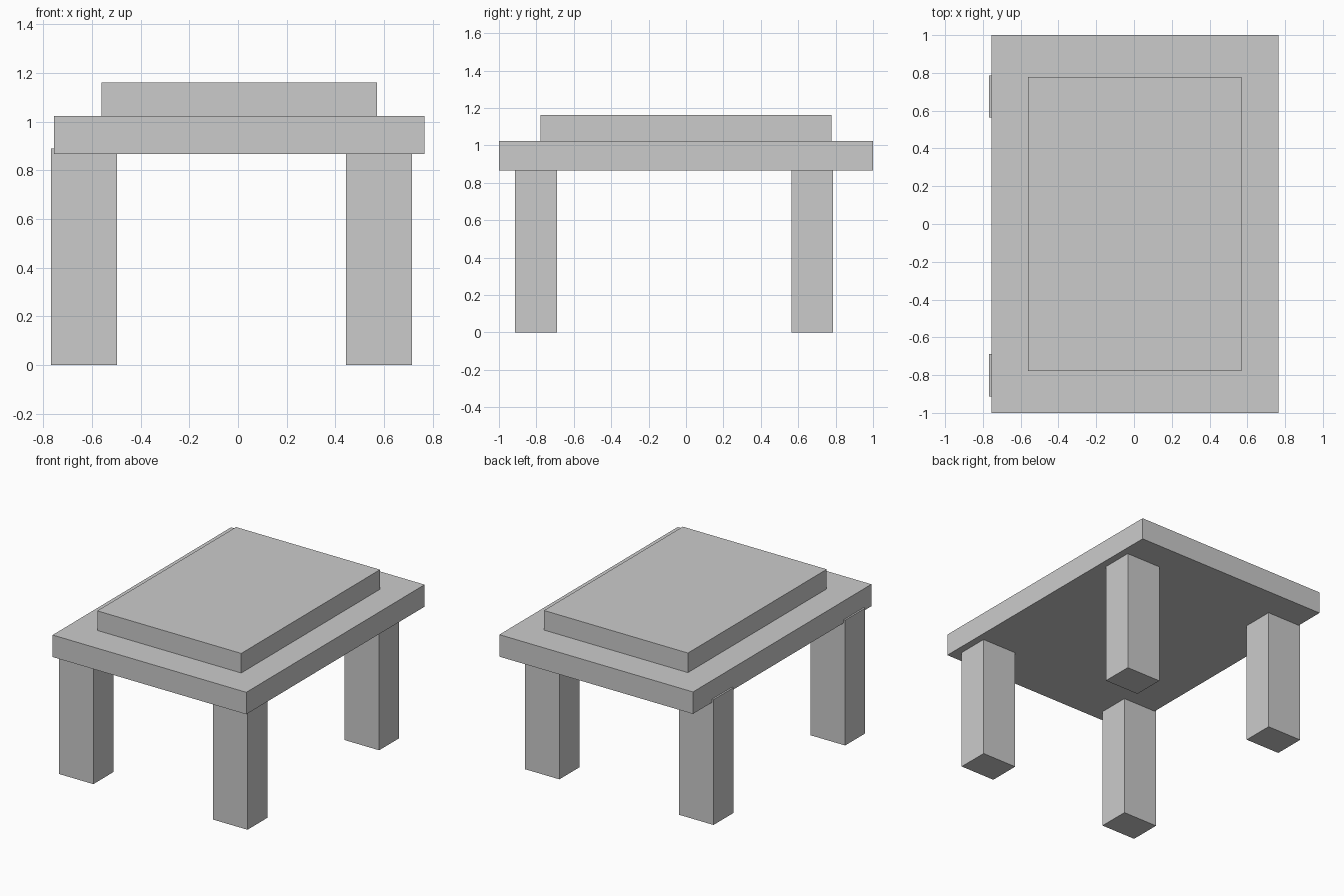
import bpy

if "Cube" in bpy.data.objects:
    bpy.data.objects.remove(bpy.data.objects["Cube"])


def box(name, x, y, z):
    """Add a box spanning the given (min, max) ranges."""
    spans = (x, y, z)
    bpy.ops.mesh.primitive_cube_add(size=1, location=[(a + b) / 2 for a, b in spans])
    obj = bpy.context.object
    obj.name = name
    obj.scale = [b - a for a, b in spans]
    bpy.ops.object.transform_apply(location=False, rotation=False, scale=True)
    return obj


# Table slab and the raised panel on top of it
box("tabletop", (-0.755, 0.765), (-1.0, 1.0), (0.866, 1.022))
box("raised_panel", (-0.56, 0.57), (-0.778, 0.778), (1.022, 1.161))

# Four legs, slightly off-centre, their tops sunk into the slab
for side, x in (("left", -0.767), ("right", 0.443)):
    for end, y in (("front", -0.913), ("back", 0.563)):
        box(f"{end}_{side}_leg", (x, x + 0.271), (y, y + 0.224), (0.0, 0.889))
